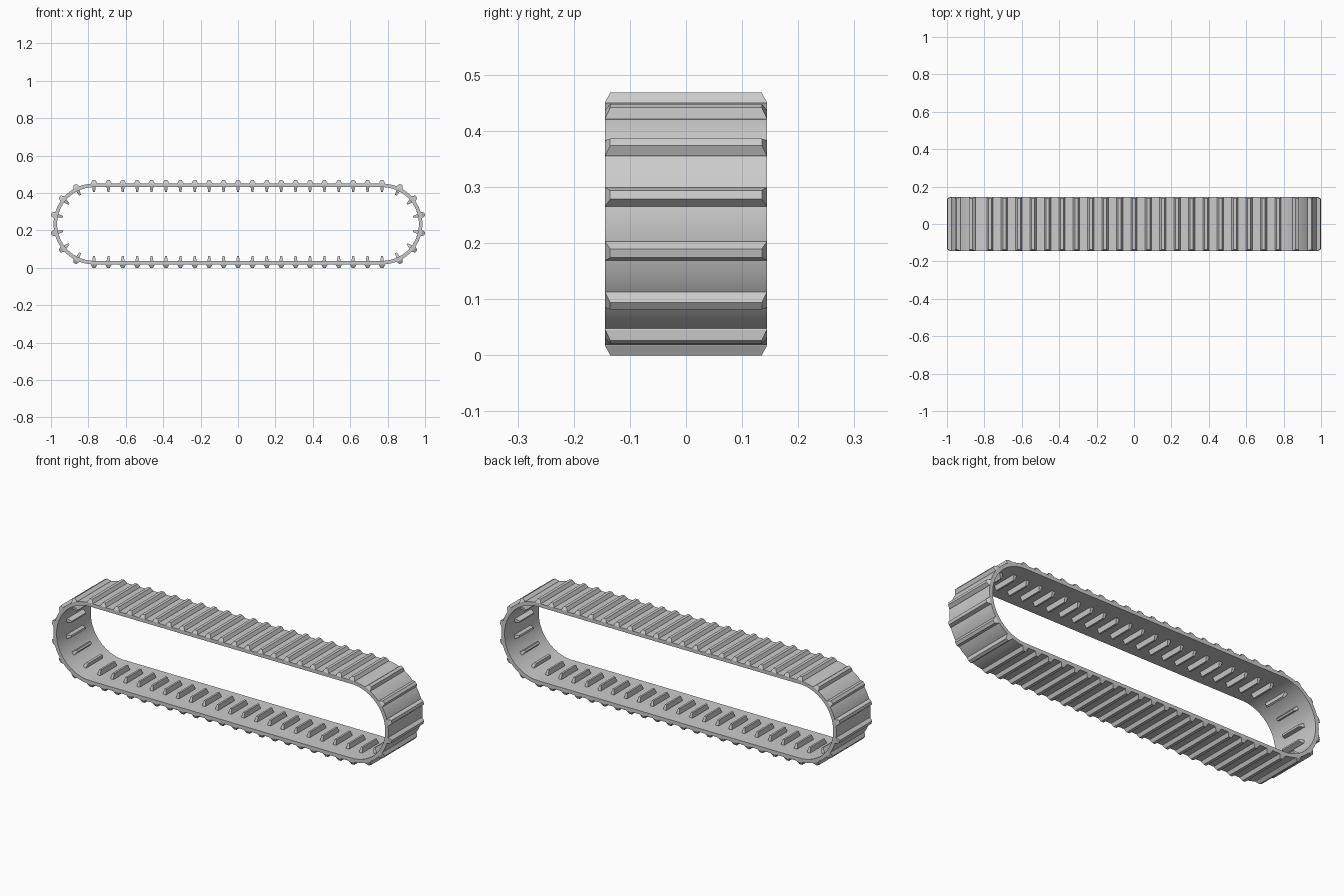
import bpy, bmesh, math
from mathutils import Matrix, Vector

if "Cube" in bpy.data.objects:
    bpy.data.objects.remove(bpy.data.objects["Cube"])

HALF = 0.77       # half length of the straight run
CZ = 0.234        # height of the loop centre
R_OUT, R_IN = 0.216, 0.197
HALF_W = 0.144    # half width of the belt
ARC_STEPS = 42

rubber = bpy.data.materials.new("grey rubber")
rubber.diffuse_color = (0.6, 0.6, 0.6, 1)
rubber.use_nodes = True
rubber.node_tree.nodes["Principled BSDF"].inputs["Base Color"].default_value = rubber.diffuse_color


def make_object(name, bm):
    bmesh.ops.recalc_face_normals(bm, faces=bm.faces[:])
    mesh = bpy.data.meshes.new(name)
    bm.to_mesh(mesh)
    bm.free()
    mesh.materials.append(rubber)
    ob = bpy.data.objects.new(name, mesh)
    bpy.context.collection.objects.link(ob)
    return ob


def stadium(r):
    """Rounded loop in the xz plane."""
    pts = []
    for side in (1, -1):
        for i in range(ARC_STEPS + 1):
            a = math.pi * i / ARC_STEPS - math.pi / 2
            pts.append((side * (HALF + r * math.cos(a)), CZ + side * r * math.sin(a)))
    return pts


def add_block(bm, matrix, rings):
    """Tapered block from rings of (half thickness, half length, height)."""
    loops = [[bm.verts.new(matrix @ Vector((sx * t, sy * l, h)))
              for sx, sy in ((-1, -1), (1, -1), (1, 1), (-1, 1))] for t, l, h in rings]
    bm.faces.new(loops[0])
    bm.faces.new(loops[-1])
    for a, b in zip(loops, loops[1:]):
        for i in range(4):
            j = (i + 1) % 4
            bm.faces.new((a[i], a[j], b[j], b[i]))


# Belt band: four loops skinned into a closed ring
bm = bmesh.new()
loops = [[bm.verts.new((x, y, z)) for x, z in stadium(r)]
         for r, y in ((R_OUT, -HALF_W), (R_OUT, HALF_W), (R_IN, HALF_W), (R_IN, -HALF_W))]
for k in range(4):
    a, b = loops[k], loops[(k + 1) % 4]
    for i in range(len(a)):
        j = (i + 1) % len(a)
        bm.faces.new((a[i], a[j], b[j], b[i]))
belt = make_object("belt_band", bm)
bpy.context.view_layer.objects.active = belt
belt.select_set(True)
bpy.ops.object.shade_smooth_by_angle(angle=math.radians(30))

# Stations around the loop: 21 on each run, 6 on each end
stations = []
for turn in (0, math.pi):
    for i in range(21):
        stations.append((-HALF + 2 * HALF * i / 20, turn))
    for i in range(1, 7):
        stations.append((HALF if turn == 0 else -HALF, turn + math.pi * i / 7))

# Outer tread lugs and inner drive teeth
lugs, teeth = bmesh.new(), bmesh.new()
for x, angle in stations:
    m = Matrix.Translation((x, 0, CZ)) @ Matrix.Rotation(angle, 4, 'Y')
    add_block(lugs, m, [(0.017, HALF_W, 0.207), (0.017, HALF_W, 0.2175),
                        (0.008, 0.135, 0.234)])
    add_block(teeth, m, [(0.009, 0.068, 0.203), (0.009, 0.068, 0.194),
                         (0.005, 0.06, 0.171)])
make_object("tread_lugs", lugs)
make_object("drive_teeth", teeth)
